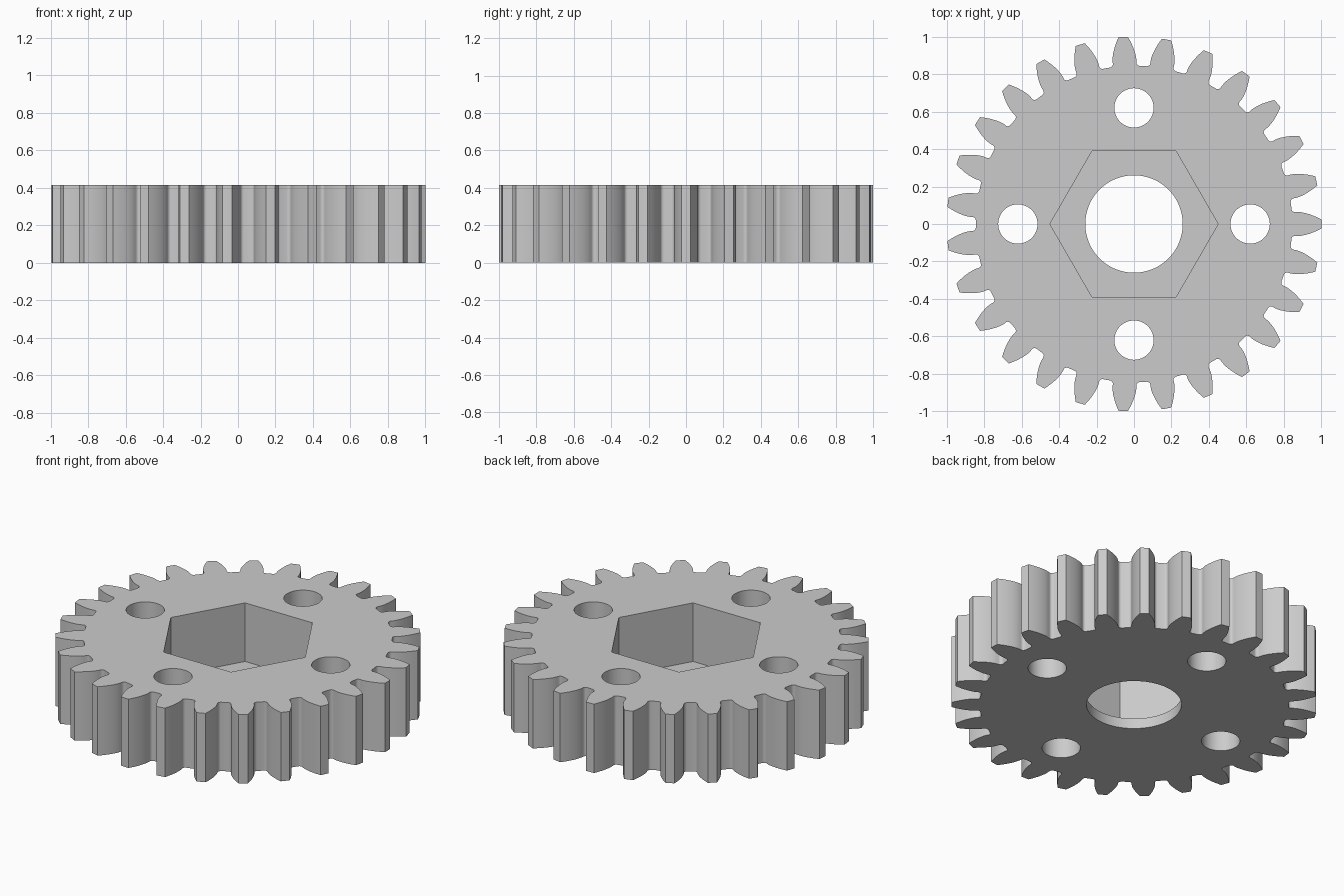
import bpy, bmesh, math
from math import pi, cos, sin, tan, acos, radians

if "Cube" in bpy.data.objects:
    bpy.data.objects.remove(bpy.data.objects["Cube"], do_unlink=True)

TEETH = 27
HEIGHT = 0.416
FLOOR = 0.062               # bottom of the hexagonal pocket
MODULE = 2 / (TEETH + 2)    # outer radius is 1
PITCH_R = MODULE * TEETH / 2
BASE_R = PITCH_R * cos(radians(20))
ROOT_R = PITCH_R - 1.25 * MODULE

grey = bpy.data.materials.new("light grey")
grey.use_nodes = True
grey.diffuse_color = (0.6, 0.6, 0.6, 1)
grey.node_tree.nodes["Principled BSDF"].inputs["Base Color"].default_value = (0.6, 0.6, 0.6, 1)


def prism(name, points, z0, z1):
    """Extrude a closed outline from z0 up to z1."""
    bm = bmesh.new()
    bottom = bm.faces.new([bm.verts.new((x, y, z0)) for x, y in points])
    top = bmesh.ops.extrude_face_region(bm, geom=[bottom])["geom"]
    verts = [v for v in top if isinstance(v, bmesh.types.BMVert)]
    bmesh.ops.translate(bm, verts=verts, vec=(0, 0, z1 - z0))
    bmesh.ops.recalc_face_normals(bm, faces=bm.faces)
    mesh = bpy.data.meshes.new(name)
    bm.to_mesh(mesh)
    bm.free()
    mesh.materials.append(grey)
    obj = bpy.data.objects.new(name, mesh)
    bpy.context.collection.objects.link(obj)
    return obj


def ring(radius, sides, cx=0, cy=0):
    return [(cx + radius * cos(2 * pi * i / sides), cy + radius * sin(2 * pi * i / sides))
            for i in range(sides)]


def involute(r):
    a = acos(min(1, BASE_R / r))
    return tan(a) - a


def half_angle(r):
    """Half the angular width of a tooth at radius r."""
    return pi / (2 * TEETH) + involute(PITCH_R) - involute(r)


# One flank from root to tip: root fillet, then involute curve
base_half = half_angle(BASE_R)
fillet = 0.018
flank = []
for i in range(6):
    t = i / 5 * pi / 2
    flank.append((ROOT_R + fillet * (1 - cos(t)), base_half + fillet * (1 - sin(t)) / ROOT_R))
for i in range(9):
    r = BASE_R + (1 - BASE_R) * i / 8
    flank.append((r, half_angle(r)))

# Full toothed outline, each flank mirrored about its tooth centre
outline = []
for k in range(TEETH):
    centre = 2 * pi * k / TEETH
    tooth = [(r, -a) for r, a in flank] + [(1, 0)] + [(r, a) for r, a in reversed(flank)]
    outline += [(r * cos(centre + a), r * sin(centre + a)) for r, a in tooth]
gear = prism("gear_body", outline, 0, HEIGHT)

# Hexagonal pocket, centre bore and four round through holes
cutters = [prism("hex_pocket_cutter", ring(0.449, 6), FLOOR, HEIGHT + 0.1),
           prism("bore_cutter", ring(0.26, 96), -0.1, HEIGHT + 0.2)]
for x, y in ring(0.62, 4):
    cutters.append(prism("hole_cutter", ring(0.105, 48, x, y), -0.1, HEIGHT + 0.1))

bpy.context.view_layer.objects.active = gear
for cutter in cutters:
    cutter.hide_render = True
    mod = gear.modifiers.new("cut", "BOOLEAN")
    mod.operation = "DIFFERENCE"
    mod.solver = "EXACT"
    mod.object = cutter
    bpy.ops.object.modifier_apply(modifier=mod.name)
    bpy.data.objects.remove(cutter, do_unlink=True)

# Smooth curved walls, keep crisp edges
bpy.ops.object.select_all(action="DESELECT")
gear.select_set(True)
bpy.ops.object.shade_smooth_by_angle(angle=radians(30))
